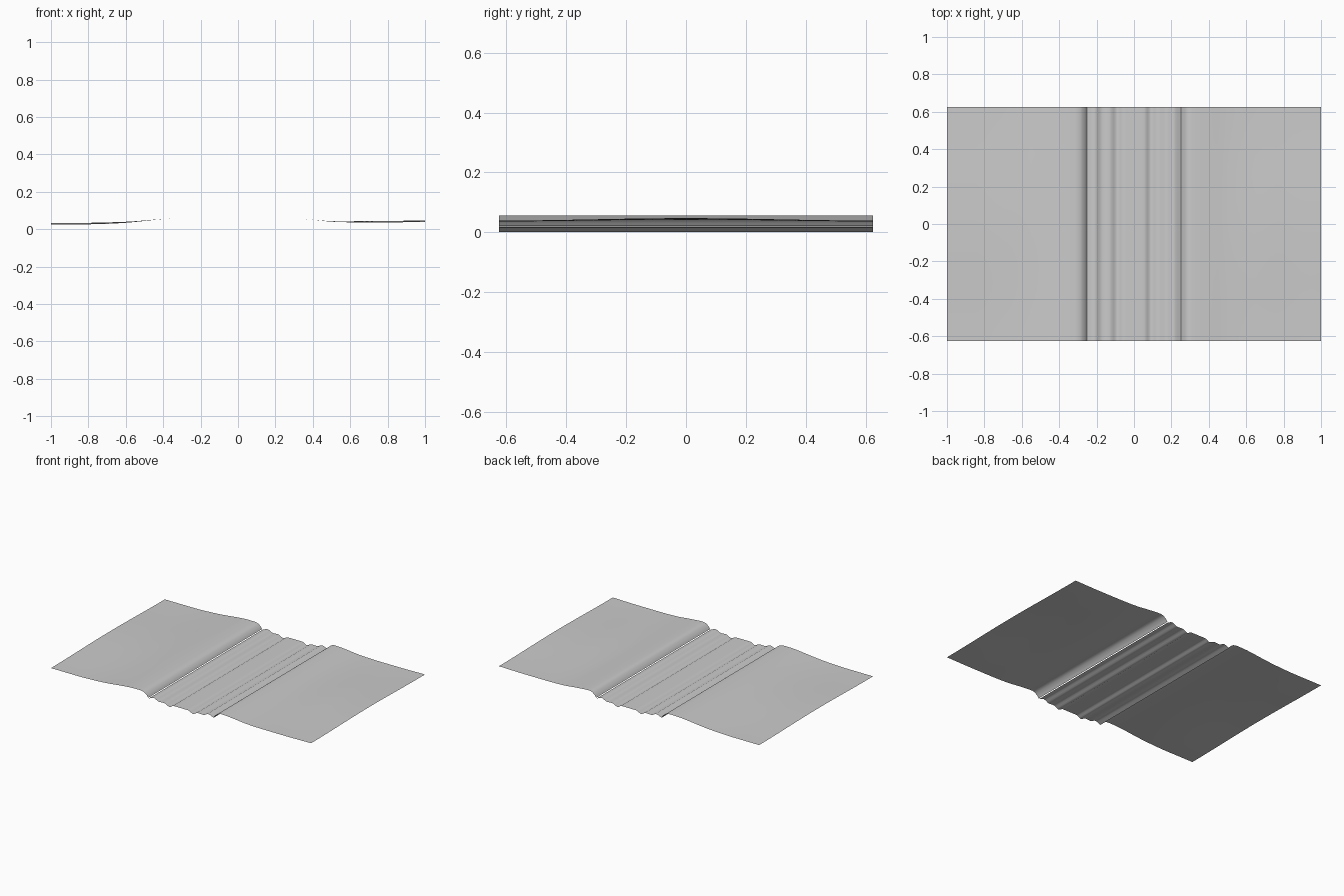
import bpy
import math

cube = bpy.data.objects.get("Cube")
if cube:
    bpy.data.objects.remove(cube, do_unlink=True)

HALF_Y = 0.625
ROWS = 24

grey = bpy.data.materials.new("plain grey")
grey.use_nodes = True
grey.diffuse_color = (0.6, 0.6, 0.6, 1)
grey.node_tree.nodes["Principled BSDF"].inputs["Base Color"].default_value = (0.6, 0.6, 0.6, 1)


def smooth_profile(pts, steps=4):
    """Smooth curve through the profile points."""
    out = []
    for i in range(len(pts) - 1):
        a, b = pts[i], pts[i + 1]
        before, after = pts[max(i - 1, 0)], pts[min(i + 2, len(pts) - 1)]

        def slope(p, q):
            return (q[1] - p[1]) / (q[0] - p[0])
        s0, s1, mid = slope(before, b), slope(a, after), slope(a, b)
        # flatten tangents at peaks and dips, and limit overshoot
        s0 = 0 if i and slope(before, a) * mid <= 0 else s0
        s1 = 0 if after != b and slope(b, after) * mid <= 0 else s1
        w = b[0] - a[0]
        for k in range(steps):
            t = k / steps
            h = t * t * (3 - 2 * t)
            z = a[1] + (b[1] - a[1]) * h
            z += w * s0 * t * (1 - t) ** 2 - w * s1 * t * t * (1 - t)
            out.append((a[0] + w * t, z))
    out.append(pts[-1])
    return out


def sheet(name, pts, swell=0.0):
    """Sweep a profile along y, with a gentle swell towards the outer edge."""
    prof = smooth_profile(pts)
    n = len(prof)
    verts, faces = [], []
    for j in range(ROWS + 1):
        y = -HALF_Y + 2 * HALF_Y * j / ROWS
        wave = math.cos(math.pi * y / HALF_Y) * 0.5 + 0.5
        for x, z in prof:
            far = min(max((abs(x) - 0.35) / 0.4, 0), 1)
            verts.append((x, y, z + swell * wave * far * far * (3 - 2 * far)))
    for j in range(ROWS):
        for i in range(n - 1):
            a = j * n + i
            faces.append((a, a + 1, a + n + 1, a + n))
    mesh = bpy.data.meshes.new(name)
    mesh.from_pydata(verts, [], faces)
    mesh.materials.append(grey)
    mesh.shade_smooth()
    obj = bpy.data.objects.new(name, mesh)
    bpy.context.collection.objects.link(obj)
    return obj


# Rutted bed, symmetric about the centre line
half = [(0.0, 0.019), (0.055, 0.019), (0.09, 0.004), (0.13, 0.02),
        (0.17, 0.018), (0.21, 0.034), (0.25, 0.019)]
bed = sheet("road_bed", [(-x, z) for x, z in reversed(half[1:])] + half)
lowest = min(v.co.z for v in bed.data.vertices)
for v in bed.data.vertices:
    v.co.z -= lowest

# Rolling banks with a rounded lip dropping to the bed
right_bank = sheet("right_bank", [
    (-1.0, 0.026), (-0.8, 0.026), (-0.6, 0.034), (-0.4, 0.054), (-0.32, 0.056),
    (-0.285, 0.05), (-0.265, 0.036), (-0.252, 0.02)], 0.008)
left_bank = sheet("left_bank", [
    (0.252, 0.02), (0.265, 0.036), (0.285, 0.051), (0.31, 0.056), (0.4, 0.05),
    (0.5, 0.04), (0.65, 0.036), (0.8, 0.036), (1.0, 0.039)], 0.008)
